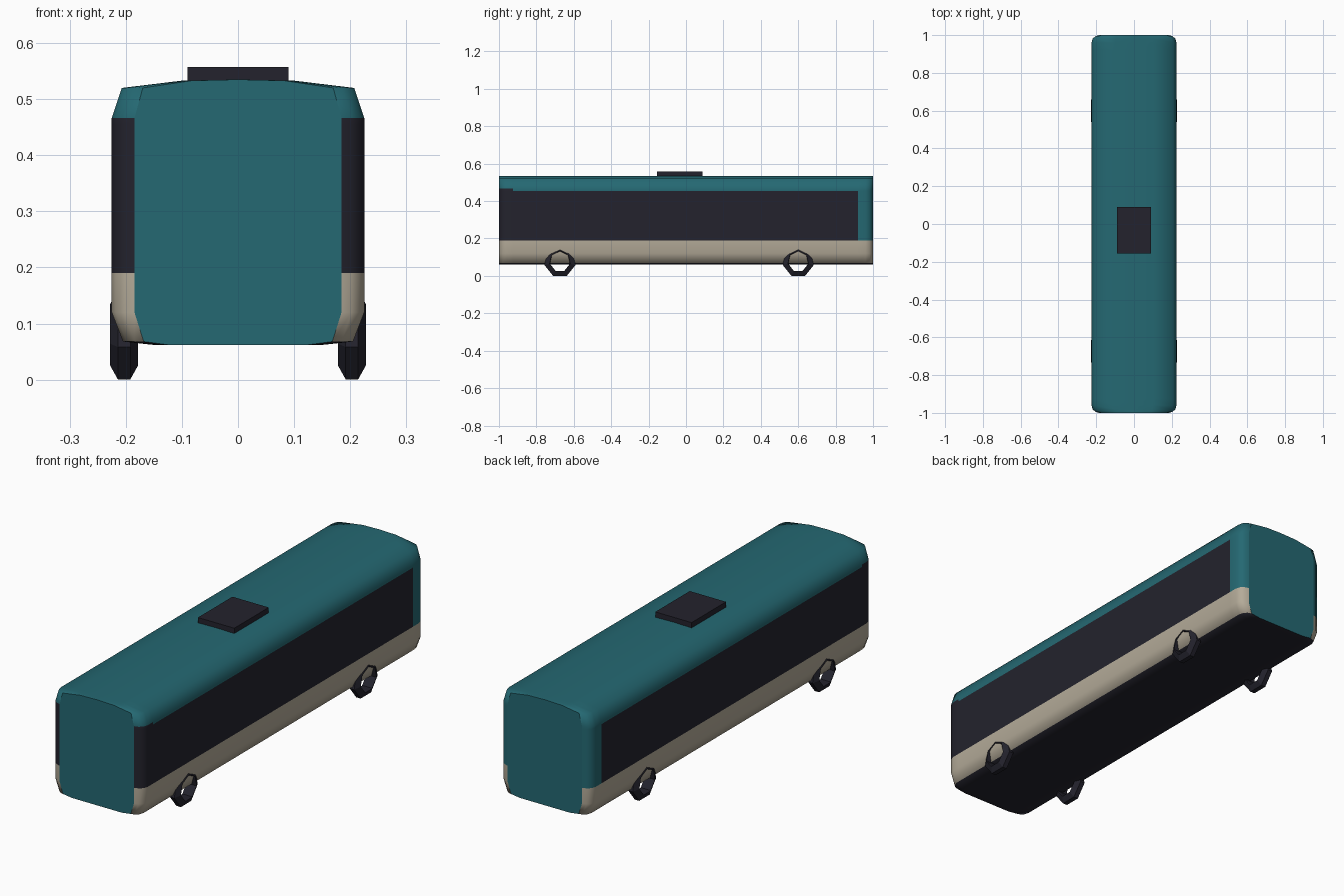
import bpy, bmesh, math

cube = bpy.data.objects.get("Cube")
if cube:
    bpy.data.objects.remove(cube)


def material(name, colour):
    mat = bpy.data.materials.new(name)
    mat.use_nodes = True
    rgba = (*colour, 1)
    mat.diffuse_color = rgba
    mat.node_tree.nodes["Principled BSDF"].inputs["Base Color"].default_value = rgba
    return mat


teal = material("teal_paint", (0.018, 0.14, 0.17))
cream = material("cream_paint", (0.46, 0.41, 0.32))
dark = material("dark_glass_and_rubber", (0.017, 0.0165, 0.026))


def make_object(name, bm, mats):
    bmesh.ops.recalc_face_normals(bm, faces=bm.faces)
    mesh = bpy.data.meshes.new(name)
    bm.to_mesh(mesh)
    bm.free()
    obj = bpy.data.objects.new(name, mesh)
    bpy.context.collection.objects.link(obj)
    for mat in mats:
        mesh.materials.append(mat)
    return obj


def bridge(bm, a, b):
    """Join two closed rings of vertices with quads."""
    for i in range(len(a)):
        j = (i + 1) % len(a)
        bm.faces.new((a[i], a[j], b[j], b[i]))


# Body: cross-section swept along y, narrowing at both ends
SILL, WINDOW_TOP, EAVE = 0.19, 0.455, 0.466
half = [(0.15, 0.062), (0.205, 0.068), (0.225, 0.12), (0.225, SILL),
        (0.225, WINDOW_TOP), (0.225, EAVE), (0.207, 0.52), (0.1, 0.533)]
section = half + [(0, 0.535)] + [(-x, z) for x, z in reversed(half)]
nose = [(-1, 0.82), (-0.995, 0.9), (-0.982, 0.97), (-0.96, 1)]
stations = nose + [(-0.925, 1), (0.92, 1)] + [(-y, s) for y, s in reversed(nose)]

bm = bmesh.new()
rings = [[bm.verts.new((x * s, y, z)) for x, z in section] for y, s in stations]
for a, b in zip(rings, rings[1:]):
    bridge(bm, a, b)
caps = [bm.faces.new(rings[0]), bm.faces.new(rings[-1])]
bmesh.ops.recalc_face_normals(bm, faces=bm.faces)

# Paint: teal ends and roof, cream skirt, dark window band and underside
for face in bm.faces:
    c = face.calc_center_median()
    face.smooth = face not in caps
    glass_top = EAVE if c.y < -0.925 else WINDOW_TOP
    if face in caps:
        face.material_index = 0
    elif face.normal.z < -0.9:
        face.material_index = 2
    elif c.z < SILL:
        face.material_index = 1
    elif c.z < glass_top and c.y < 0.92:
        face.material_index = 2
make_object("body", bm, [teal, cream, dark])

# Roof hatch
bm = bmesh.new()
bmesh.ops.create_cube(bm, size=1)
bmesh.ops.scale(bm, verts=bm.verts, vec=(0.18, 0.244, 0.032))
bmesh.ops.translate(bm, verts=bm.verts, vec=(0, -0.033, 0.541))
make_object("roof_hatch", bm, [dark])

# Wheels: seven-sided open rings with a tapered tread
SIDES = 7
tyre = [(0.085, 0.011), (0.057, 0.025), (0.055, 0.022)]
tyre += [(r, -w) for r, w in reversed(tyre)]


def wheel(name, x, y, z=0.077):
    bm = bmesh.new()
    loops = []
    for i in range(SIDES):
        a = math.tau * i / SIDES
        loops.append([bm.verts.new((x + w, y + r * math.sin(a), z + r * math.cos(a)))
                      for r, w in tyre])
    for i in range(SIDES):
        bridge(bm, loops[i], loops[(i + 1) % SIDES])
    make_object(name, bm, [dark])


for end, y in (("front", -0.674), ("rear", 0.6)):
    for side, x in (("left", 0.203), ("right", -0.203)):
        wheel(f"{end}_{side}_wheel", x, y)
